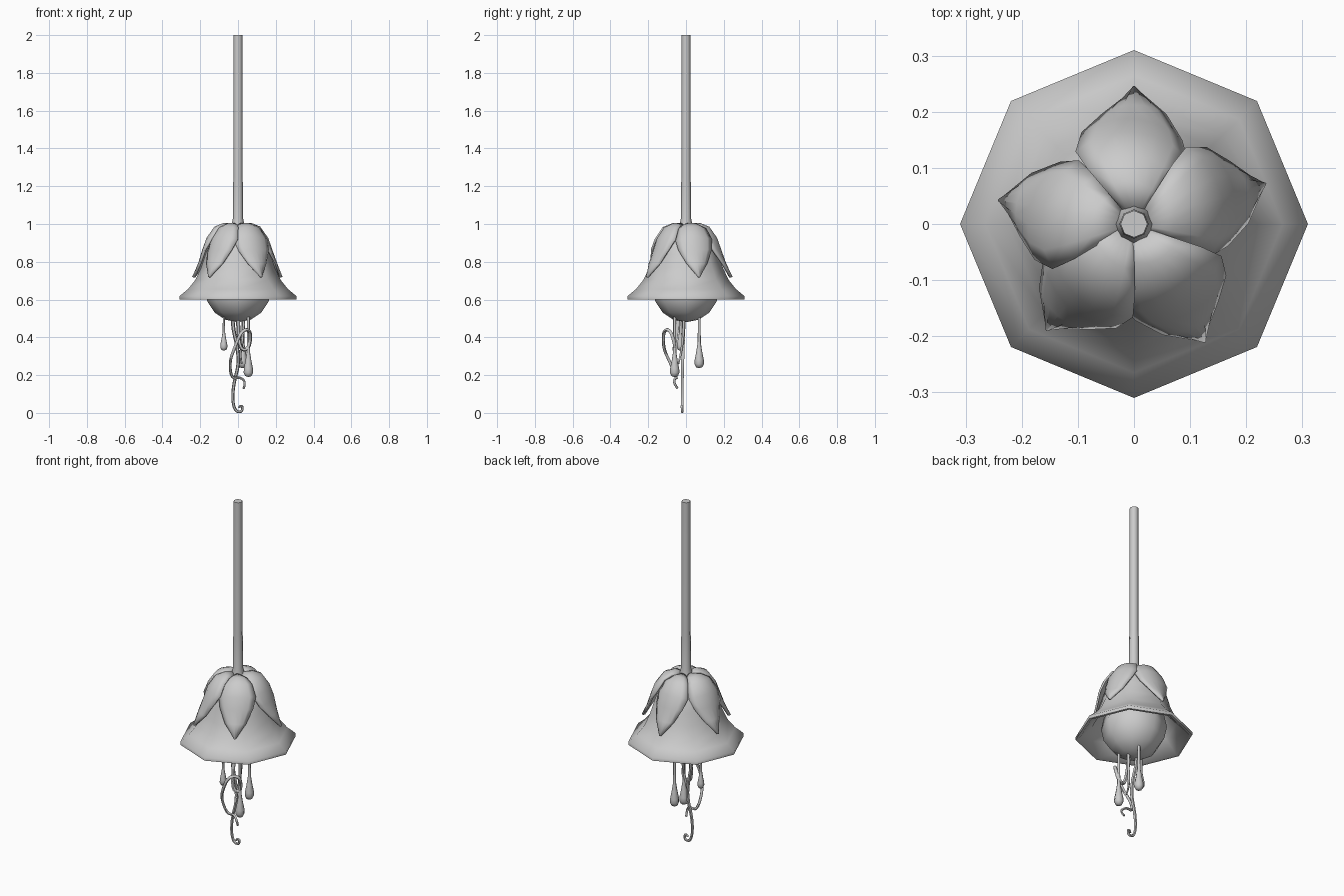
import bpy, math

if "Cube" in bpy.data.objects:
    bpy.data.objects.remove(bpy.data.objects["Cube"])

def finish(name, verts, faces, angle=60):
    me = bpy.data.meshes.new(name)
    me.from_pydata(verts, [], faces)
    ob = bpy.data.objects.new(name, me)
    bpy.context.collection.objects.link(ob)
    activate(ob)
    bpy.ops.object.shade_smooth_by_angle(angle=math.radians(angle))
    return ob

def activate(ob):
    bpy.ops.object.select_all(action='DESELECT')
    ob.select_set(True)
    bpy.context.view_layer.objects.active = ob

def lathe(name, profile, x=0, y=0, sides=8, angle=60):
    """Spin an (r, z) profile, listed bottom to top, and cap both ends."""
    verts, faces = [], []
    for r, z in profile:
        for i in range(sides):
            a = 2 * math.pi * i / sides
            verts.append((x + r * math.cos(a), y + r * math.sin(a), z))
    for k in range(len(profile) - 1):
        for i in range(sides):
            j = (i + 1) % sides
            a, b = k * sides, (k + 1) * sides
            faces.append((a + i, a + j, b + j, b + i))
    faces.append(tuple(reversed(range(sides))))
    n = (len(profile) - 1) * sides
    faces.append(tuple(range(n, n + sides)))
    return finish(name, verts, faces, angle)

def tendril(name, pts, radius):
    cu = bpy.data.curves.new(name, 'CURVE')
    cu.dimensions = '3D'
    cu.bevel_depth = radius
    cu.bevel_resolution = 1
    cu.use_fill_caps = True
    sp = cu.splines.new('NURBS')
    sp.points.add(len(pts) - 1)
    for i, p in enumerate(pts):
        sp.points[i].co = (*p, 1)
        sp.points[i].radius = 1.1 - 0.5 * i / (len(pts) - 1)
    sp.use_endpoint_u = True
    sp.order_u = 3
    sp.resolution_u = 5
    ob = bpy.data.objects.new(name, cu)
    bpy.context.collection.objects.link(ob)
    activate(ob)
    bpy.ops.object.convert(target='MESH')
    bpy.ops.object.shade_smooth_by_angle(angle=math.radians(60))

# Hanging stem with flared foot
lathe("stem", [(0.036, 0.985), (0.027, 1.03), (0.026, 1.2), (0.024, 1.25), (0.024, 2.0)], angle=50)

# Bell shade: inner wall from the top down, then outer wall back up
lathe("bell_shade", [(0.03, 0.97), (0.1, 0.945), (0.14, 0.88), (0.175, 0.76), (0.225, 0.67),
                     (0.295, 0.6), (0.31, 0.6), (0.31, 0.618), (0.265, 0.655), (0.225, 0.705),
                     (0.195, 0.77), (0.172, 0.84), (0.145, 0.92), (0.11, 0.965), (0.03, 0.99)], angle=50)

# Glowing bulb inside the bell
bulb = [(max(0.175 * math.sin(math.pi * k / 8), 0.0005), 0.655 - 0.175 * math.cos(math.pi * k / 8))
        for k in range(9)]
lathe("bulb", bulb, angle=75)

# Five overlapping sepals: radius, height, half angle along the leaf
LEAF = [(0.03, 1.0, 0.6), (0.075, 1.0, 0.68), (0.12, 0.982, 0.7), (0.16, 0.925, 0.68),
        (0.183, 0.86, 0.52), (0.208, 0.79, 0.28), (0.242, 0.718, 0.012)]
COLS = 7
for n, deg in enumerate((90, 17, -59, -129.5, 170)):
    verts, faces = [], []
    for k, (r, z, half) in enumerate(LEAF):
        for c in range(COLS):
            v = 2 * c / (COLS - 1) - 1
            a = math.radians(deg) + v * half
            lift = 0.008 * v if 0 < k < 5 else 0
            rr = r * (1 - 0.04 * v * v) + lift
            verts.append((rr * math.cos(a), rr * math.sin(a), z + lift * 0.5 - 0.012 * v * v * (k < 4)))
    for k in range(len(LEAF) - 1):
        for c in range(COLS - 1):
            p = k * COLS + c
            faces.append((p, p + COLS, p + COLS + 1, p + 1))
    sepal = finish(f"sepal_{n + 1}", verts, faces, 50)
    mod = sepal.modifiers.new("thickness", 'SOLIDIFY')
    mod.thickness = 0.01
    mod.offset = 0

# Teardrop stamens hanging from the bulb
DROP = [(0.002, 0), (0.017, 0.005), (0.025, 0.022), (0.024, 0.045), (0.016, 0.085),
        (0.009, 0.13), (0.0075, 0.2)]
for n, (x, y, z, s) in enumerate(((0.055, -0.06, 0.19, 1), (0.025, 0.07, 0.237, 1),
                                  (-0.075, -0.03, 0.33, 0.75))):
    lathe(f"stamen_{n + 1}", [(r * s, z + h * s) for r, h in DROP] + [(0.0075 * s, 0.56)], x, y, angle=70)

# Curling tendrils
tendril("long_tendril", [(-0.03, -0.01, 0.56), (-0.03, -0.012, 0.46), (-0.005, -0.015, 0.36),
                         (0.005, -0.018, 0.26), (-0.022, -0.02, 0.16), (-0.03, -0.02, 0.07),
                         (-0.015, -0.02, 0.008), (0.02, -0.02, 0.004), (0.026, -0.022, 0.034),
                         (0.008, -0.024, 0.038), (0.006, -0.024, 0.026)], 0.0095)
tendril("curly_tendril", [(0.0, -0.03, 0.56), (0.0, -0.05, 0.42), (0.015, -0.065, 0.33),
                          (0.06, -0.055, 0.34), (0.07, -0.08, 0.44), (0.02, -0.12, 0.44),
                          (-0.02, -0.12, 0.34), (-0.045, -0.085, 0.27), (-0.035, -0.05, 0.18),
                          (0.01, -0.05, 0.19), (0.042, -0.07, 0.165), (0.03, -0.045, 0.13)], 0.01)
tendril("short_tendril", [(0.03, -0.01, 0.56), (0.03, -0.012, 0.44), (0.02, -0.02, 0.36),
                          (0.01, -0.03, 0.3), (0.02, -0.04, 0.26)], 0.008)
